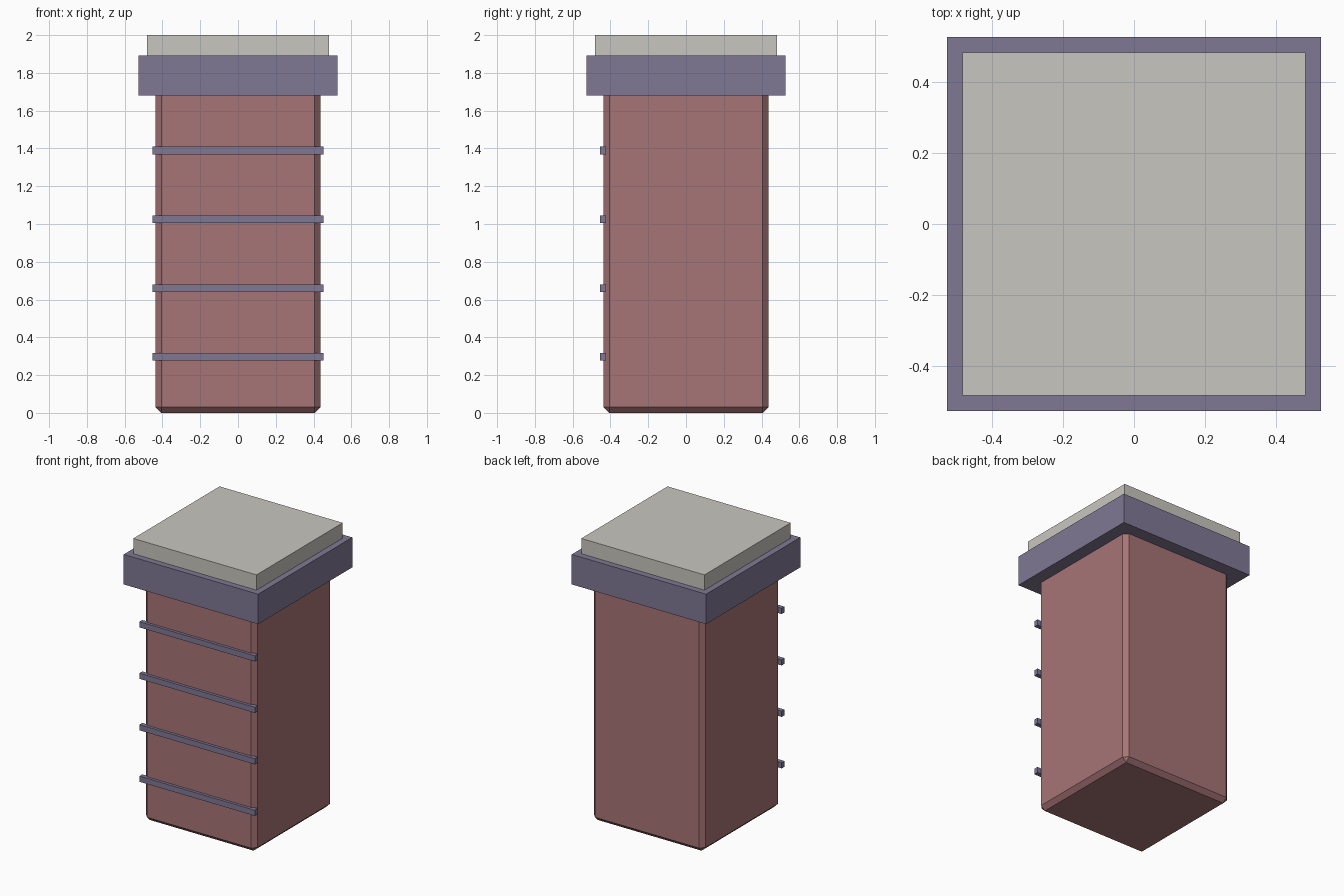
import bpy

if "Cube" in bpy.data.objects:
    bpy.data.objects.remove(bpy.data.objects["Cube"])


def material(name, rgb):
    m = bpy.data.materials.new(name)
    m.diffuse_color = (*rgb, 1.0)
    m.use_nodes = True
    m.node_tree.nodes["Principled BSDF"].inputs["Base Color"].default_value = m.diffuse_color
    return m


RED = material("dusty red", (0.385, 0.176, 0.182))
PURPLE = material("grey purple", (0.216, 0.190, 0.297))
CREAM = material("warm grey", (0.584, 0.565, 0.523))


def box(name, x, y, z, mat, bevel=0.0):
    """Box from (min, max) ranges, with an optional flat chamfer."""
    ranges = (x, y, z)
    bpy.ops.mesh.primitive_cube_add(size=1, location=[(a + b) / 2 for a, b in ranges])
    ob = bpy.context.object
    ob.name = name
    ob.scale = [b - a for a, b in ranges]
    bpy.ops.object.transform_apply(location=False, rotation=False, scale=True)
    ob.data.materials.append(mat)
    if bevel:
        mod = ob.modifiers.new("chamfer", "BEVEL")
        mod.width = bevel
        mod.segments = 1
    return ob


# Chamfered body, its top end tucked inside the collar
box("body", (-0.436, 0.436), (-0.436, 0.436), (0, 1.73), RED, bevel=0.03)

# Overhanging collar and the slab on top
box("collar", (-0.526, 0.526), (-0.526, 0.526), (1.68, 1.892), PURPLE)
box("top_slab", (-0.482, 0.482), (-0.482, 0.482), (1.88, 2.0), CREAM)

# Evenly spaced slats across the front
for i in range(4):
    z = 0.297 + i * 0.364
    box(f"front_slat_{i + 1}", (-0.452, 0.452), (-0.456, -0.424), (z - 0.02, z + 0.02), PURPLE)
